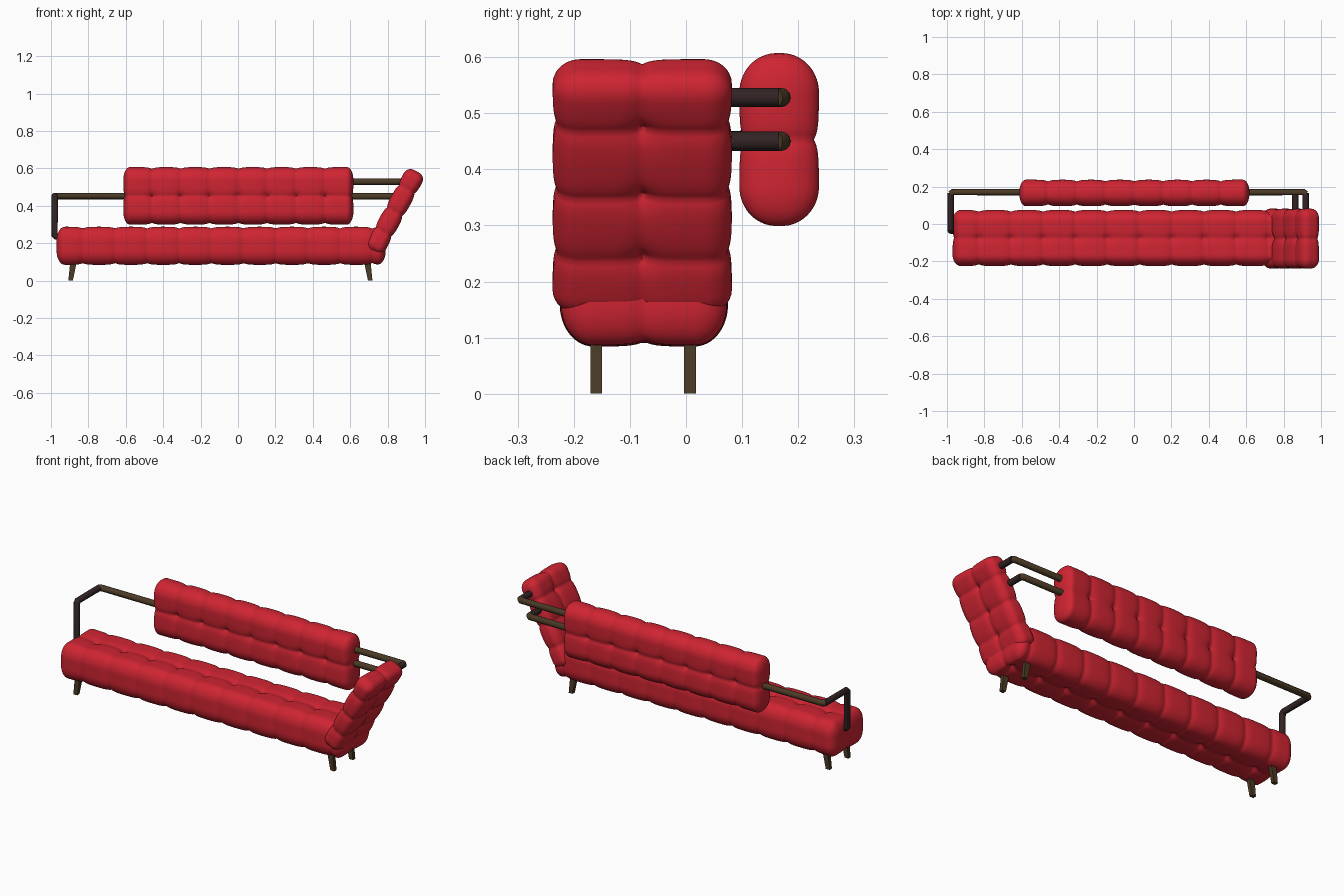
import bpy, bmesh, math
from mathutils import Vector, Matrix

if "Cube" in bpy.data.objects:
    bpy.data.objects.remove(bpy.data.objects["Cube"])


def material(name, rgb):
    m = bpy.data.materials.new(name)
    m.diffuse_color = (*rgb, 1)
    m.use_nodes = True
    m.node_tree.nodes["Principled BSDF"].inputs["Base Color"].default_value = m.diffuse_color
    return m


RED = material("red upholstery", (0.62, 0.018, 0.032))
BROWN = material("olive brown wood", (0.07, 0.043, 0.019))
DARK = material("dark metal", (0.032, 0.017, 0.018))


def add_object(name, bm, mat, angle=60):
    bmesh.ops.recalc_face_normals(bm, faces=bm.faces)
    me = bpy.data.meshes.new(name)
    bm.to_mesh(me)
    bm.free()
    me.materials.append(mat)
    ob = bpy.data.objects.new(name, me)
    bpy.context.collection.objects.link(ob)
    bpy.ops.object.select_all(action='DESELECT')
    ob.select_set(True)
    bpy.context.view_layer.objects.active = ob
    bpy.ops.object.shade_smooth_by_angle(angle=math.radians(angle))
    return ob


def cushion(name, centre, half, radii, long_axis, seams, mid_axis, tilt=0.0, cell=0.009):
    """Tufted cushion: rounded box, grooved along seams, dimpled where seams cross."""
    bm = bmesh.new()
    half, radii = Vector(half), Vector(radii)
    for a in range(3):
        b, c = (a + 1) % 3, (a + 2) % 3
        for s in (-1, 1):
            n = [max(4, round(2 * half[k] / cell)) for k in (b, c)]
            grid = bmesh.ops.create_grid(bm, x_segments=n[0], y_segments=n[1], size=1)
            for v in grid['verts']:
                u, w = v.co.x, v.co.y
                v.co[a], v.co[b], v.co[c] = s * half[a], u * half[b], w * half[c]
    bmesh.ops.remove_doubles(bm, verts=bm.verts, dist=1e-4)
    for v in bm.verts:
        p = v.co.copy()
        inner = Vector([max(-(h - r), min(h - r, x)) for x, h, r in zip(p, half, radii)])
        d = Vector([(x - i) / r for x, i, r in zip(p, inner, radii)]).normalized()
        q = inner + Vector([x * r for x, r in zip(d, radii)])
        cross = min(abs(q[long_axis] - s) for s in seams)
        mid = abs(q[mid_axis])
        depth = 0.010 * math.exp(-cross / 0.018) + 0.009 * math.exp(-mid / 0.016)
        depth += 0.016 * math.exp(-math.hypot(cross, mid) / 0.014)
        v.co = q - d * depth
    bm.transform(Matrix.Translation(centre) @ Matrix.Rotation(tilt, 4, 'Y'))
    return add_object(name, bm, RED)


def tube(name, points, mat, radius=0.0172):
    cu = bpy.data.curves.new(name, 'CURVE')
    cu.dimensions = '3D'
    cu.bevel_depth, cu.bevel_resolution, cu.use_fill_caps = radius, 4, True
    sp = cu.splines.new('POLY')
    sp.points.add(len(points) - 1)
    for pt, co in zip(sp.points, points):
        pt.co = (*co, 1)
    tmp = bpy.data.objects.new(name + " path", cu)
    bpy.context.collection.objects.link(tmp)
    me = bpy.data.meshes.new_from_object(tmp.evaluated_get(bpy.context.evaluated_depsgraph_get()))
    bpy.data.objects.remove(tmp)
    bm = bmesh.new()
    bm.from_mesh(me)
    bpy.data.meshes.remove(me)
    return add_object(name, bm, mat, 40)


# Long seat
cushion("seat", (-0.09, -0.075, 0.186), (0.88, 0.150, 0.102), (0.045, 0.06, 0.075),
        0, [-0.74 + 0.172 * i for i in range(10)], 1)
# Backrest
cushion("backrest", (0.002, 0.166, 0.453), (0.615, 0.071, 0.154), (0.035, 0.066, 0.07),
        0, [-0.462 + 0.154 * i for i in range(7)], 2)
# Tilted headrest
cushion("headrest", (0.838, -0.078, 0.369), (0.056, 0.160, 0.245), (0.04, 0.05, 0.045),
        2, [-0.125, 0.0, 0.135], 1, math.radians(28.5))

# Left support: upright with bend to the back, then rail into the backrest
tube("left_support", [(-0.92, -0.035, 0.235), (-0.972, -0.035, 0.235), (-0.98, -0.035, 0.243),
                      (-0.98, -0.035, 0.442), (-0.98, -0.025, 0.452), (-0.98, 0.165, 0.452)], DARK)
tube("left_rail", [(-0.98, 0.160, 0.452), (-0.97, 0.170, 0.452), (-0.55, 0.170, 0.452)], BROWN)

# Two right rails, each with an arm into the headrest
for name, x, z in (("upper", 0.918, 0.528), ("lower", 0.862, 0.450)):
    tube(f"{name}_right_rail", [(0.55, 0.170, z), (x - 0.01, 0.170, z), (x, 0.160, z)], BROWN)
    tube(f"{name}_right_arm", [(x, 0.165, z), (x, 0.03, z)], DARK)

# Four tapered, splayed legs
for side, x, foot in (("left", -0.878, -0.017), ("right", 0.690, 0.017)):
    for row, y in (("front", -0.160), ("back", 0.007)):
        bm = bmesh.new()
        bmesh.ops.create_cube(bm, size=1)
        for v in bm.verts:
            top = v.co.z > 0
            v.co = (x + v.co.x * (0.036 if top else 0.024) + (0 if top else foot),
                    y + v.co.y * 0.021, 0.11 if top else 0.0)
        add_object(f"{row}_{side}_leg", bm, BROWN, 30)
